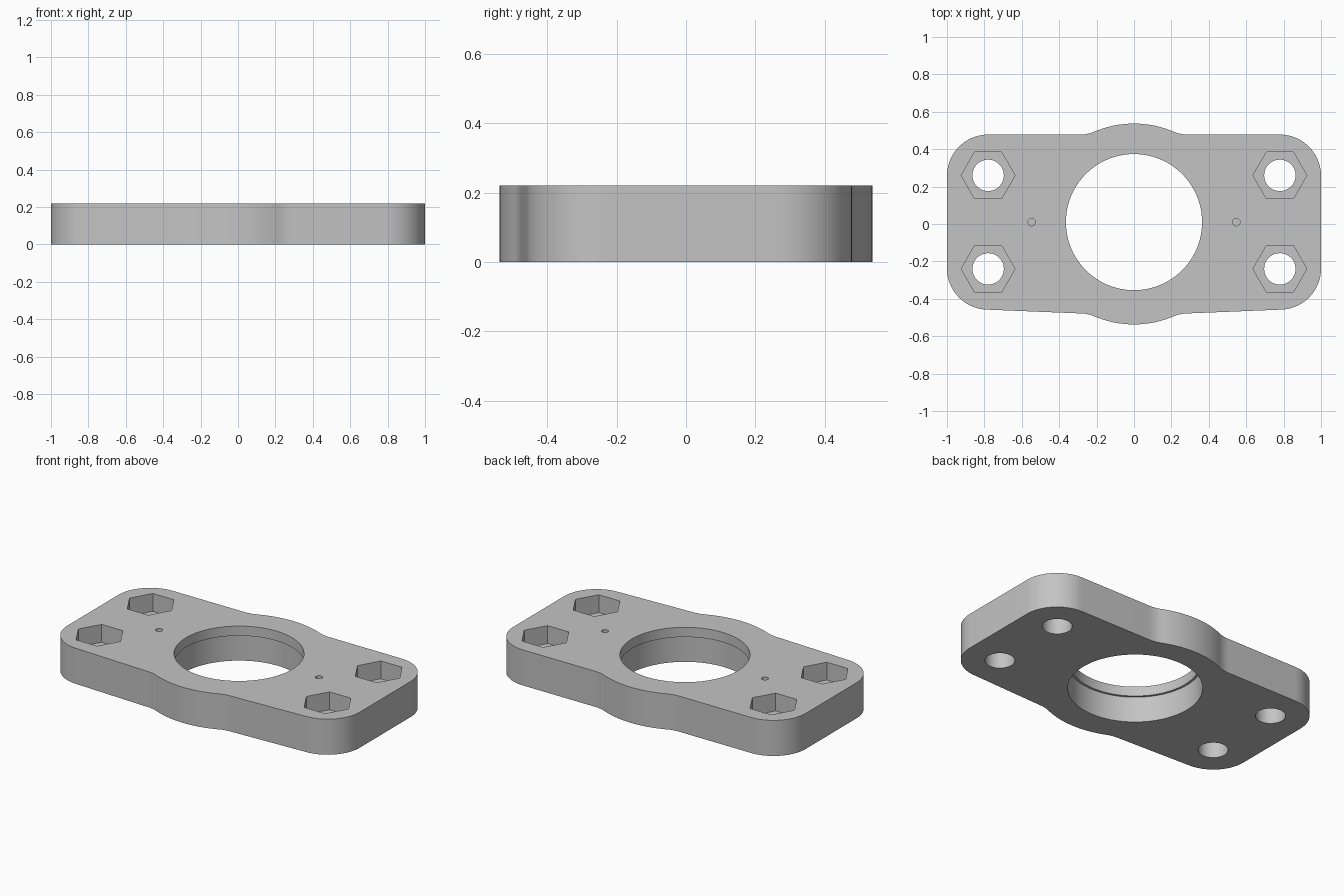
import bpy
import bmesh
from math import radians, degrees, atan2, cos, sin

if "Cube" in bpy.data.objects:
    bpy.data.objects.remove(bpy.data.objects["Cube"])

HEIGHT = 0.22
BOLT_X, BOLT_BACK, BOLT_FRONT = 0.78, 0.26, -0.24
CORNER, BULGE, FILLET = 0.22, 0.537, 0.205
BORE_Y = 0.01

grey = bpy.data.materials.new("plain_grey")
grey.use_nodes = True
grey.diffuse_color = (0.55, 0.55, 0.55, 1)
grey.node_tree.nodes["Principled BSDF"].inputs["Base Color"].default_value = grey.diffuse_color


def arc(cx, cy, r, start, end, steps):
    angles = [radians(start + (end - start) * i / steps) for i in range(steps + 1)]
    return [(cx + r * cos(a), cy + r * sin(a)) for a in angles]


def prism(name, points, z0, z1):
    bm = bmesh.new()
    base = bm.faces.new([bm.verts.new((x, y, z0)) for x, y in points])
    top = bmesh.ops.extrude_face_region(bm, geom=[base])["geom"]
    moved = [v for v in top if isinstance(v, bmesh.types.BMVert)]
    bmesh.ops.translate(bm, verts=moved, vec=(0, 0, z1 - z0))
    bmesh.ops.recalc_face_normals(bm, faces=bm.faces)
    mesh = bpy.data.meshes.new(name)
    bm.to_mesh(mesh)
    bm.free()
    mesh.materials.append(grey)
    obj = bpy.data.objects.new(name, mesh)
    bpy.context.collection.objects.link(obj)
    return obj


def round_prism(name, x, y, r, z0, z1, sides):
    return prism(name, arc(x, y, r, 0, 360, sides)[:-1], z0, z1)


# Plate outline: right half from front to back, then mirrored
fx, fy = 0.29, 0.683
turn = degrees(atan2(fy, fx))
half = arc(0, 0, BULGE, -90, -turn, 16)
half += arc(fx, -fy, FILLET, 180 - turn, 90, 8)[1:]
half += arc(BOLT_X, BOLT_FRONT + 0.002, CORNER, -90, 0, 20)
half += arc(BOLT_X, BOLT_BACK - 0.002, CORNER, 0, 90, 20)
half += arc(fx, fy, FILLET, -90, turn - 180, 8)
half += arc(0, 0, BULGE, turn, 90, 16)[1:]
outline = half + [(-x, y) for x, y in reversed(half[1:-1])]
plate = prism("flange_plate", outline, 0, HEIGHT)

# Stepped central bore, wider below the lip
cutters = [
    round_prism("bore_cutter", 0, BORE_Y, 0.364, -0.1, 0.4, 96),
    round_prism("lower_bore_cutter", 0, BORE_Y, 0.378, -0.1, 0.16, 96),
]
# Bolt holes with hexagonal nut pockets, and blind pin holes
for side in (-1, 1):
    for y in (BOLT_FRONT, BOLT_BACK):
        cutters.append(round_prism("bolt_cutter", side * BOLT_X, y, 0.084, -0.1, 0.4, 48))
        cutters.append(round_prism("nut_cutter", side * BOLT_X, y, 0.144, 0.11, 0.4, 6))
    cutters.append(round_prism("pin_cutter", side * 0.547, BORE_Y, 0.02, 0.11, 0.4, 24))

bpy.ops.object.select_all(action="DESELECT")
plate.select_set(True)
bpy.context.view_layer.objects.active = plate
for cutter in cutters:
    cut = plate.modifiers.new("cut", "BOOLEAN")
    cut.operation = "DIFFERENCE"
    cut.solver = "EXACT"
    cut.object = cutter
    bpy.ops.object.modifier_apply(modifier=cut.name)
    bpy.data.objects.remove(cutter)

bpy.ops.object.shade_smooth_by_angle(angle=radians(30))
